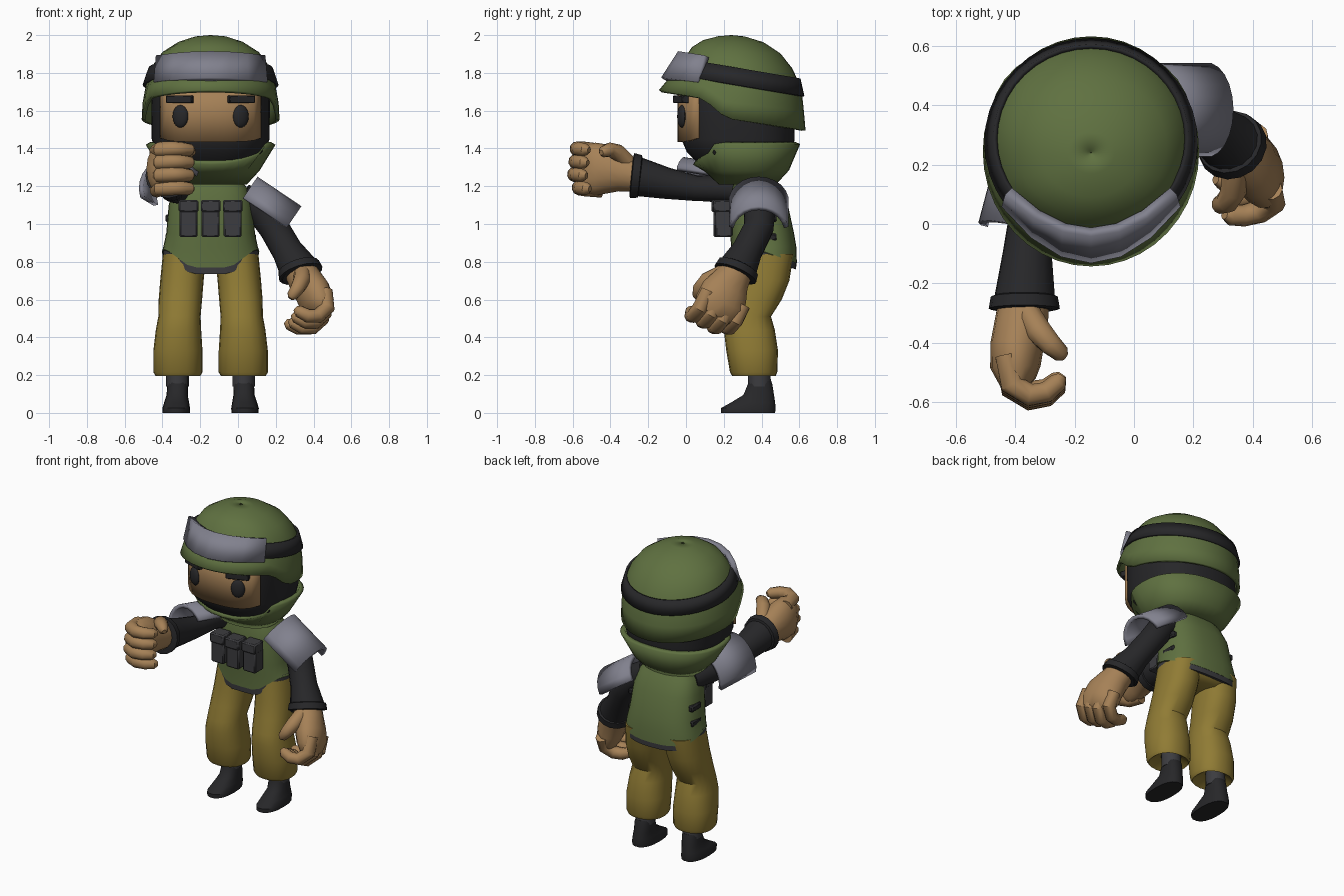
import bpy, bmesh, math
from mathutils import Vector

if "Cube" in bpy.data.objects:
    bpy.data.objects.remove(bpy.data.objects["Cube"])

CX = -0.145  # body centre line


def material(name, rgb):
    m = bpy.data.materials.new(name)
    m.diffuse_color = (*rgb, 1)
    m.use_nodes = True
    m.node_tree.nodes["Principled BSDF"].inputs["Base Color"].default_value = m.diffuse_color
    return m


GREEN = material("green_cloth", (.115, .165, .052))
KHAKI = material("khaki_cloth", (.28, .2, .035))
SKIN = material("skin", (.38, .22, .095))
BLACK = material("black_cloth", (.02, .02, .022))
DARK = material("dark_grey", (.045, .045, .05))
GREY = material("plate_grey", (.22, .22, .27))


def finish(name, bm, mat, thick=0):
    bmesh.ops.recalc_face_normals(bm, faces=bm.faces)
    me = bpy.data.meshes.new(name)
    bm.to_mesh(me)
    bm.free()
    ob = bpy.data.objects.new(name, me)
    bpy.context.collection.objects.link(ob)
    me.materials.append(mat)
    if thick:
        mod = ob.modifiers.new("thickness", 'SOLIDIFY')
        mod.thickness, mod.offset = thick, -1
    return ob


def skin_rings(bm, rings, closed=True, caps=True):
    rows = [[bm.verts.new(p) for p in r] for r in rings]
    n = len(rows[0])
    for a, b in zip(rows, rows[1:]):
        for i in range(n if closed else n - 1):
            j = (i + 1) % n
            bm.faces.new((a[i], a[j], b[j], b[i]))
    if caps:
        bm.faces.new(rows[0])
        bm.faces.new(rows[-1])


def loft(name, rings, mat, n=20, power=2.0, warp=None, caps=True, thick=0, x=CX):
    """rings: (z, x offset, centre y, rx, ry); warp(ring index, point) gives z."""
    out = []
    for k, (z, ox, cy, rx, ry) in enumerate(rings):
        row = []
        for i in range(n):
            a = 2 * math.pi * i / n
            c, s = math.cos(a), math.sin(a)
            e = 2 / power
            p = Vector((x + ox + rx * math.copysign(abs(c) ** e, c),
                        cy + ry * math.copysign(abs(s) ** e, s), z))
            if warp:
                p.z = warp(k, p)
            row.append(p)
        out.append(row)
    bm = bmesh.new()
    skin_rings(bm, out, True, caps)
    return finish(name, bm, mat, thick)


def tube(bm, pts, ref, n=12):
    """pts: (position, radius along ref, radius across)."""
    ps = [Vector(p[0]) for p in pts]
    rows = []
    for i, (_, ru, rv) in enumerate(pts):
        t = (ps[min(i + 1, len(ps) - 1)] - ps[max(i - 1, 0)]).normalized()
        u = (ref - t * ref.dot(t)).normalized()
        v = t.cross(u)
        rows.append([ps[i] + u * ru * math.cos(2 * math.pi * k / n)
                     + v * rv * math.sin(2 * math.pi * k / n) for k in range(n)])
    skin_rings(bm, rows)


def sheet(name, fn, nu, nv, mat, thick):
    bm = bmesh.new()
    skin_rings(bm, [[fn(i / nu, j / nv) for i in range(nu + 1)] for j in range(nv + 1)], False, False)
    return finish(name, bm, mat, thick)


def box(name, loc, size, mat, rot=0, bevel=.008):
    bm = bmesh.new()
    bmesh.ops.create_cube(bm, size=1)
    bmesh.ops.scale(bm, vec=size, verts=bm.verts)
    bmesh.ops.bevel(bm, geom=bm.edges[:], offset=bevel, segments=1, affect='EDGES')
    ob = finish(name, bm, mat)
    ob.location, ob.rotation_euler.z = loc, rot
    return ob


# helmet shell: rim steps down behind the face
def rim(y):
    pts = [(-.2, 1.72), (.09, 1.665), (.21, 1.56), (.7, 1.485)]
    for (a, za), (b, zb) in zip(pts, pts[1:]):
        if y <= b:
            return za + (zb - za) * (y - a) / (b - a)
    return 1.485


HELM = [(0, 0, .245, .365, .388), (.2, 0, .262, .36, .362), (.45, 0, .283, .34, .328),
        (.65, 0, .28, .305, .28), (.8, 0, .265, .255, .235), (.92, 0, .25, .17, .16), (.985, 0, .24, .08, .07),
        (1, 0, .24, .002, .002)]
loft("helmet", HELM, GREEN, 40, 2.0,
     lambda k, p: rim(p.y) + (2.0 - rim(p.y)) * HELM[k][0], False, .02)
loft("helmet_strap", [(1.775, 0, .275, .36, .352), (1.865, 0, .288, .33, .318)], BLACK, 40, 2.0,
     lambda k, p: (1.775, 1.865)[k] - .17 * (p.y - .05), False, .015)


# curved plate on the helmet front
def plate(i, j):
    u = 2 * i - 1
    return Vector((CX + u * (.302 - .012 * j), -.132 + .09 * j + (.19 - .05 * j) * u * u,
                   1.775 + .14 * j - .022 * u * u))


sheet("helmet_plate", plate, 6, 1, GREY, .035)

# head in a dark hood, with a bare face panel
loft("hood", [(1.26, 0, .31, .17, .16), (1.31, 0, .30, .23, .225), (1.38, 0, .285, .29, .28),
              (1.45, 0, .275, .312, .30), (1.76, 0, .27, .315, .30)], BLACK, 32, 2.5)


def face_y(dx):
    return .255 - .3 * (1 - abs(dx / .315) ** 2.5) ** .4


def face(i, j):
    dx = .268 * (2 * i - 1)
    return Vector((CX + dx, face_y(dx), 1.435 + .02 * abs(2 * i - 1) ** 6 + .31 * j))


sheet("face", face, 14, 2, SKIN, .02)
for side, s in (("left", 1), ("right", -1)):
    bm = bmesh.new()
    bmesh.ops.create_uvsphere(bm, u_segments=16, v_segments=10, radius=1)
    bmesh.ops.scale(bm, vec=(.044, .022, .06), verts=bm.verts)
    eye = finish(side + "_eye", bm, BLACK)
    eye.location = (CX + s * .16, face_y(.16), 1.57)
    eye.rotation_euler.z = s * .35
    box(side + "_eyebrow", (CX + s * .162, face_y(.16) - .005, 1.66), (.145, .04, .04), BLACK, s * .35, .004)

# flared collar, lower at the front
TOP = [1.23, 1.30, 1.42]
loft("collar", [(TOP[0], 0, .325, .17, .13), (TOP[1], 0, .32, .235, .2), (TOP[2], 0, .315, .318, .262)],
     GREEN, 32, 2.3,
     lambda k, p: TOP[k] - (k == 2) * (.09 * max(0, (.3 - p.y) / .24) ** 2 * (abs(p.x - CX) < .27) - .015),
     False, .03)


# vest with a front flap and a dark hem
def hem(p):
    dx = abs(p.x - CX)
    if p.y < .41:
        return .865 - .095 * min(1, max(0, (.235 - dx) / .13))
    return .855 - .06 * (p.y - .41) / .17


VEST = [(.82, 0, .415, .258, .172), (.88, 0, .412, .25, .172), (.95, 0, .402, .235, .17), (1.1, 0, .385, .222, .155),
        (1.19, 0, .37, .195, .125), (1.27, 0, .355, .13, .09)]
loft("vest", VEST, GREEN, 32, 2.6, lambda k, p: hem(p) if k == 0 else p.z)
loft("vest_hem", [(.8, 0, .415, .252, .168), (.84, 0, .415, .254, .17)], DARK, 32, 2.6,
     lambda k, p: hem(p) + (-.035, .012)[k])
for i in range(3):
    x = CX + (i - 1) * .117
    y = .2 - .01 * (i == 1)
    box("pouch_%d" % i, (x, y, 1.02), (.095, .09, .18), DARK)
    box("pouch_flap_%d" % i, (x, y - .008, 1.095), (.104, .095, .065), DARK)
for s in (1, -1):
    for z in (.93, 1.03):
        box("side_strap", (CX + s * .222, .43, z), (.035, .1, .04), BLACK)

# trousers, ankle cuffs and boots
loft("trouser_seat", [(.745, 0, .42, .13, .1), (.775, 0, .42, .22, .14), (.83, 0, .418, .25, .16),
                      (.88, 0, .415, .24, .16)], KHAKI, 28, 2.5)
for side, s in (("left", 1), ("right", -1)):
    loft(side + "_trouser_leg",
         [(z, s * o, y, rx, ry) for z, o, y, rx, ry in (
             (.235, .175, .36, .06, .06), (.195, .173, .36, .118, .115), (.215, .173, .358, .13, .125),
             (.33, .173, .35, .13, .137), (.44, .17, .335, .12, .135), (.51, .165, .33, .112, .12),
             (.6, .16, .37, .115, .137), (.7, .152, .4, .115, .147), (.84, .138, .42, .115, .15))],
         KHAKI, 20, 2.3)
    loft(side + "_ankle_cuff", [(.14, s * .175, .39, .06, .062), (.25, s * .175, .385, .06, .062)], DARK, 14)
    loft(side + "_boot",
         [(z, s * o, y, rx, ry) for z, o, y, rx, ry in (
             (0, .182, .328, .072, .145), (.025, .182, .33, .073, .147), (.055, .18, .355, .066, .118),
             (.095, .177, .385, .056, .082), (.15, .175, .392, .055, .066), (.17, .175, .392, .05, .06))],
         BLACK, 18, 2.4)


# arms: sleeve with turned cuff, curled hand
def arm(side, pts, d, curl, sign):
    bm = bmesh.new()
    tube(bm, [(p, r, r) for p, r in pts], Vector((1, .3, 0)) if side == "right" else Vector((0, 1, .1)), 16)
    wrist = Vector(pts[-1][0])
    d = Vector(d).normalized()
    curl = Vector(curl)
    curl = (curl - d * curl.dot(d)).normalized()
    thumb = sign * d.cross(curl)
    tube(bm, [(wrist + d * a, r, r) for a, r in ((-.035, .1), (-.03, .113), (.01, .12), (.015, .1))], curl, 16)
    finish(side + "_sleeve", bm, BLACK)

    def at(a, c, t):
        return wrist + d * a + curl * c + thumb * t
    bm = bmesh.new()
    tube(bm, [(at(-.02, 0, 0), .085, .085), (at(.06, -.01, .01), .09, .1), (at(.14, -.025, .02), .09, .13),
              (at(.21, -.03, .015), .085, .14), (at(.265, -.02, .01), .06, .125), (at(.285, -.01, .01), .03, .09)],
         curl, 16)
    for i in range(4):
        t = .112 - .068 * i
        k = 1 - .1 * (i == 3)
        tube(bm, [(at(a * k, c, t), r, r) for a, c, r in (
            (.18, -.06, .04), (.28, -.04, .042), (.315, .02, .04), (.305, .075, .037), (.27, .115, .033),
            (.25, .128, .016))], thumb, 10)
    tube(bm, [(at(*p), r, r) for p, r in (
        ((.03, .01, .06), .045), ((.1, .05, .115), .045), ((.145, .09, .125), .038), ((.175, .125, .11), .03),
        ((.185, .138, .105), .014))], d.cross(curl), 10)
    finish(side + "_hand", bm, SKIN)


arm("left", [((.02, .38, 1.15), .07), ((.12, .39, 1.08), .085), ((.19, .385, .98), .08),
             ((.26, .325, .86), .082), ((.33, .265, .745), .108)], (.28, -.38, -.88), (-1, -.25, 0), -1)
arm("right", [((-.29, .36, 1.17), .07), ((-.345, .22, 1.185), .07), ((-.35, .05, 1.19), .068),
              ((-.36, -.1, 1.215), .083), ((-.37, -.275, 1.255), .106)], (0, -1, .1), (1, 0, 0), 1)


# curved shoulder plates
def shoulder(name, centre, axis, up):
    axis = Vector(axis).normalized()
    up = Vector(up)
    up = (up - axis * up.dot(axis)).normalized()
    across = axis.cross(up)

    def fn(i, j):
        a = math.radians(-80 + 160 * i)
        return Vector(centre) + axis * (j - .5) * .28 + (up * math.cos(a) + across * math.sin(a)) * .16
    sheet(name, fn, 10, 1, GREY, .025)


shoulder("left_shoulder_plate", (.13, .385, 1.04), (.83, 0, -.56), (.56, 0, .83))
shoulder("right_shoulder_plate", (-.335, .1, 1.175), (-.25, -.95, .15), (-.5, .1, .85))

# smooth shading with sharp edges kept
for ob in bpy.context.scene.objects:
    ob.select_set(True)
    bpy.context.view_layer.objects.active = ob
bpy.ops.object.shade_smooth_by_angle(angle=math.radians(38))
